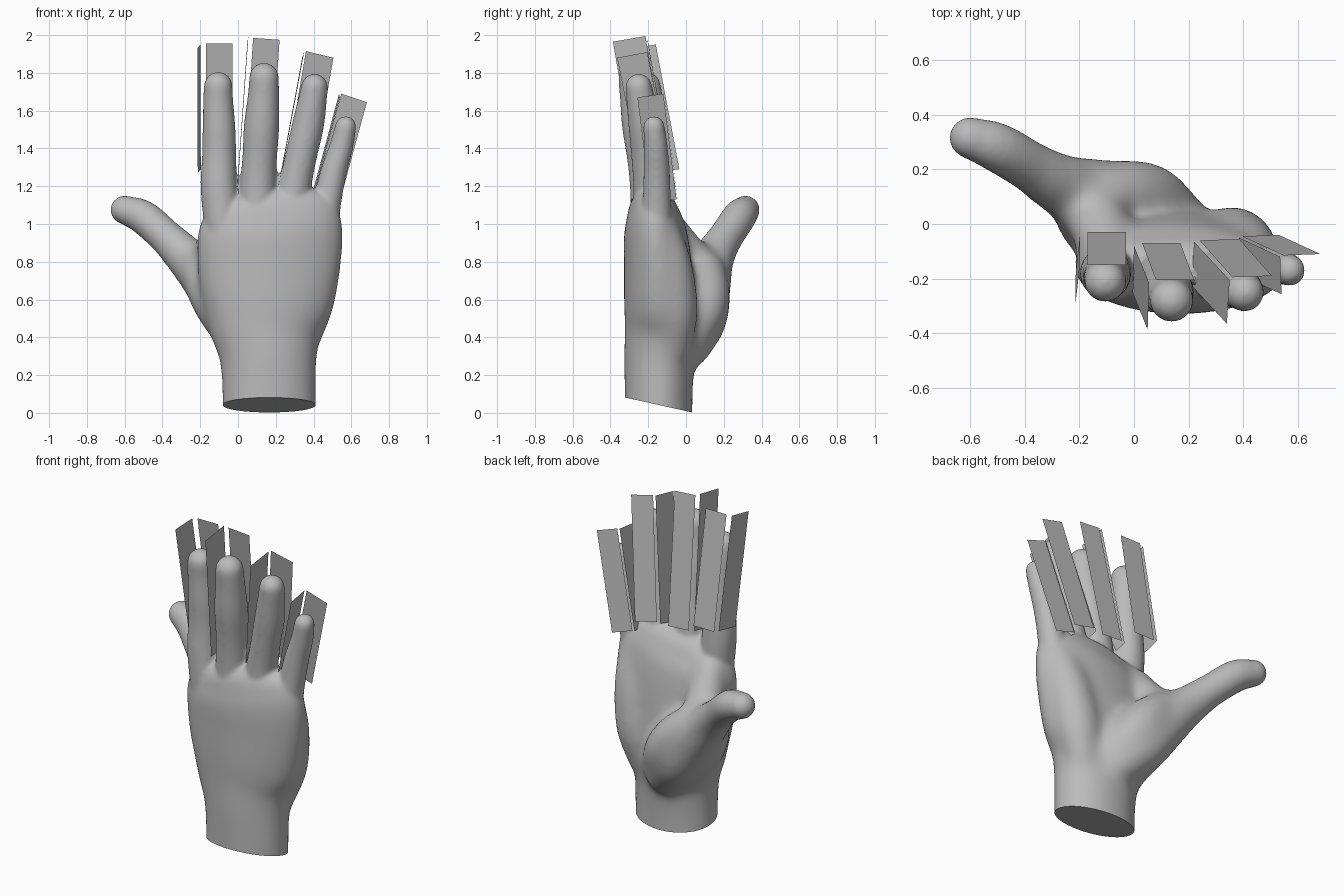
import bpy, bmesh, math
from mathutils import Vector

cube = bpy.data.objects.get("Cube")
if cube:
    bpy.data.objects.remove(cube)

grey = bpy.data.materials.new("plain grey")
grey.use_nodes = True
colour = (0.5, 0.5, 0.5, 1)
grey.diffuse_color = colour
grey.node_tree.nodes["Principled BSDF"].inputs["Base Color"].default_value = colour


def add_object(name, bm):
    mesh = bpy.data.meshes.new(name)
    bm.to_mesh(mesh)
    bm.free()
    mesh.materials.append(grey)
    obj = bpy.data.objects.new(name, mesh)
    bpy.context.collection.objects.link(obj)
    return obj


def smooth_path(points, steps=4):
    """Catmull-Rom interpolation of (x, y, z, rx, ry) stations."""
    pts = [Vector(p) for p in points]
    pts = [2 * pts[0] - pts[1]] + pts + [2 * pts[-1] - pts[-2]]
    out = []
    for a, b, c, d in zip(pts, pts[1:], pts[2:], pts[3:]):
        for i in range(steps):
            t = i / steps
            out.append((2 * b + (c - a) * t + (2 * a - 5 * b + 4 * c - d) * t * t
                        + (3 * b - a - 3 * c + d) * t ** 3) / 2)
    return out + [pts[-2]]


def limb(bm, points, sides=24):
    """Closed tube with rounded ends along a path of elliptical sections."""
    path = smooth_path(points)
    sections = []
    last = len(path) - 1
    for i, p in enumerate(path):
        tangent = (path[min(i + 1, last)].xyz - path[max(i - 1, 0)].xyz).normalized()
        sections.append((p.xyz, tangent, p[3], p[4]))

    def cap(section, sign):
        c, t, rx, ry = section
        angles = [math.radians(a) for a in (20, 40, 60, 80)]
        return [(c + t * sign * min(rx, ry) * math.sin(a), t,
                 rx * math.cos(a), ry * math.cos(a)) for a in angles]

    sections = cap(sections[0], -1)[::-1] + sections + cap(sections[-1], 1)
    rings = []
    for c, t, rx, ry in sections:
        u = Vector((0, 1, 0)).cross(t).normalized()
        v = t.cross(u)
        angles = [math.tau * k / sides for k in range(sides)]
        rings.append([bm.verts.new(c + u * rx * math.cos(a) + v * ry * math.sin(a))
                      for a in angles])
    for lo, hi in zip(rings, rings[1:]):
        for k in range(sides):
            n = (k + 1) % sides
            bm.faces.new((lo[k], lo[n], hi[n], hi[k]))
    bm.faces.new(rings[0][::-1])
    bm.faces.new(rings[-1])


def round_limb(bm, points):
    limb(bm, [(x, y, z, r, r) for x, y, z, r in points])


def fuse(bm, voxel, iterations):
    """Merge overlapping limbs into one softened skin."""
    rough = add_object("rough", bm)
    remesh = rough.modifiers.new("fuse", "REMESH")
    remesh.mode = "VOXEL"
    remesh.voxel_size = voxel
    soften = rough.modifiers.new("soften", "SMOOTH")
    soften.factor = 0.5
    soften.iterations = iterations
    bpy.context.view_layer.update()
    skin = bpy.data.meshes.new_from_object(
        rough.evaluated_get(bpy.context.evaluated_depsgraph_get()))
    bpy.data.objects.remove(rough)
    fused = bmesh.new()
    fused.from_mesh(skin)
    bpy.data.meshes.remove(skin)
    return fused


bm = bmesh.new()
# Wrist and palm
limb(bm, [(.165, -.145, -.2, .253, .182), (.165, -.145, .1, .253, .182),
          (.16, -.14, .3, .262, .19), (.15, -.13, .45, .31, .195),
          (.16, -.14, .6, .357, .19), (.165, -.15, .8, .387, .18),
          (.17, -.165, .98, .39, .165), (.16, -.175, 1.06, .37, .135)])
# Base of the thumb, the fleshy mound beside it, and the web to the index finger
round_limb(bm, [(.12, .01, .36, .13), (.0, .065, .5, .155), (-.13, .1, .66, .14),
                (-.26, .14, .81, .118), (-.38, .21, .93, .095)])
round_limb(bm, [(.16, .0, .4, .12), (.06, .08, .54, .14), (-.02, .1, .65, .135),
                (-.1, .1, .74, .115)])
round_limb(bm, [(.02, -.06, .38, .12), (-.1, -.02, .57, .135), (-.17, .03, .71, .125),
                (-.21, .06, .8, .09)])
round_limb(bm, [(-.09, -.11, 1.0, .1), (-.12, -.02, .87, .11), (-.16, .07, .78, .11)])
# Heel of the palm on the little finger side
round_limb(bm, [(.32, -.07, .36, .105), (.36, -.07, .55, .137),
                (.4, -.1, .8, .13), (.43, -.14, .98, .1)])
bm = fuse(bm, 0.015, 60)

# Outer thumb
round_limb(bm, [(-.2, .115, .74, .1), (-.29, .155, .84, .105), (-.38, .21, .93, .092),
                (-.5, .28, 1.035, .09), (-.6, .315, 1.075, .076)])
# Index, middle, ring and little fingers
round_limb(bm, [(-.07, -.18, .92, .1), (-.1, -.18, 1.18, .098), (-.1, -.18, 1.35, .091),
                (-.1, -.19, 1.5, .087), (-.105, -.2, 1.65, .08), (-.105, -.21, 1.73, .076)])
round_limb(bm, [(.1, -.19, .92, .1), (.105, -.2, 1.18, .096), (.115, -.22, 1.35, .092),
                (.125, -.245, 1.52, .094), (.135, -.268, 1.68, .083), (.138, -.28, 1.775, .079)])
round_limb(bm, [(.26, -.18, .92, .1), (.297, -.19, 1.18, .089), (.332, -.205, 1.35, .084),
                (.37, -.22, 1.52, .085), (.395, -.24, 1.66, .076), (.405, -.25, 1.725, .071)])
round_limb(bm, [(.42, -.16, .88, .1), (.468, -.155, 1.1, .077), (.505, -.155, 1.27, .07),
                (.547, -.16, 1.41, .063), (.57, -.17, 1.515, .057)])
bm = fuse(bm, 0.011, 10)

# Slanted flat cut across the wrist
bmesh.ops.bisect_plane(bm, geom=bm.verts[:] + bm.edges[:] + bm.faces[:],
                       plane_co=(0, .03, .003), plane_no=(0, .08, .36),
                       clear_inner=True)
rim = [e for e in bm.edges if e.is_boundary]
bmesh.ops.holes_fill(bm, edges=rim, sides=0)
bmesh.ops.recalc_face_normals(bm, faces=bm.faces)
hand = add_object("hand", bm)
bpy.ops.object.select_all(action="DESELECT")
hand.select_set(True)
bpy.context.view_layer.objects.active = hand
bpy.ops.object.shade_smooth_by_angle(angle=math.radians(40))


def plate(name, corner, across, along):
    c, w, u = Vector(corner), Vector(across), Vector(along)
    bm = bmesh.new()
    bm.faces.new([bm.verts.new(p) for p in (c, c + w, c + w + u, c + u)])
    add_object(name, bm)


# Flat plates: one behind and one beside each finger
plates = {
    "index": ((-.03, -.03, 1.28), (-.14, 0, 0), (0, -.12, .675),
              (-.197, -.035, 1.29), (-.016, -.14, -.02), (-.002, -.125, .66)),
    "middle": ((.17, -.07, 1.21), (-.14, 0, .01), (.05, -.135, .765),
               (0, -.08, 1.22), (-.005, -.172, -.03), (.055, -.135, .775)),
    "ring": ((.385, -.055, 1.185), (-.145, -.005, .035), (.12, -.135, .695),
             (.22, -.065, 1.21), (-.01, -.16, -.03), (.13, -.14, .7)),
    "little": ((.53, -.04, 1.085), (-.135, -.005, .045), (.152, -.07, .56),
               (.385, -.05, 1.13), (.005, -.137, -.02), (.15, -.07, .56)),
}
for finger, data in plates.items():
    plate(finger + "_finger_back_plate", *data[:3])
    plate(finger + "_finger_side_plate", *data[3:])
